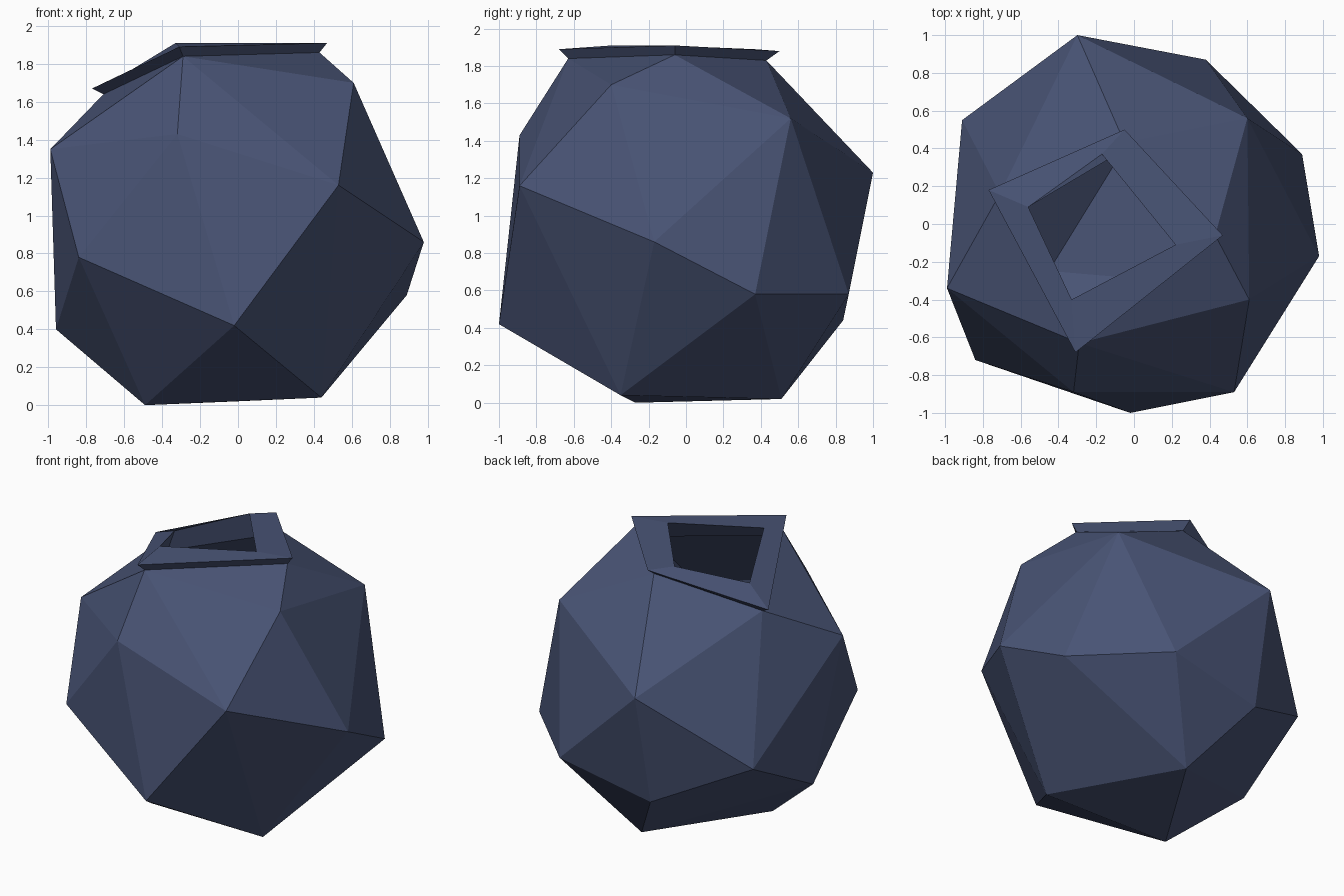
import bpy
import bmesh
from mathutils import Vector

cube = bpy.data.objects.get("Cube")
if cube:
    bpy.data.objects.remove(cube, do_unlink=True)

# Single glaze colour
glaze = bpy.data.materials.new("slate_blue")
glaze.use_nodes = True
colour = (0.066, 0.088, 0.178, 1)
glaze.diffuse_color = colour
shader = next(n for n in glaze.node_tree.nodes if n.type == 'BSDF_PRINCIPLED')
shader.inputs["Base Color"].default_value = colour
shader.inputs["Roughness"].default_value = 0.8

# Corners of the faceted belly
BELLY = [
    (-.99, -.34, 1.35), (-.84, -.72, .78), (-.02, -1, .42), (.53, -.89, 1.16),
    (-.32, -.89, 1.43), (.98, -.17, .86), (.89, .37, .58), (.61, -.40, 1.70),
    (.60, .56, 1.52), (.38, .87, .58), (-.30, 1, 1.23), (-.91, .55, .72),
    (.44, -.35, .04), (-.49, -.27, 0), (-.01, .51, .02), (-.96, -.05, .40),
    (-.31, .84, .44),
]
# Four-cornered mouth: neck, flared lip edge and opening
NECK = [(-.71, .16, 1.64), (-.05, .43, 1.83), (.43, -.06, 1.86), (-.29, -.63, 1.84)]
LIP = [(-.77, .18, 1.67), (-.05, .50, 1.88), (.47, -.06, 1.91), (-.31, -.68, 1.89)]
OPENING = [(-.56, .09, 1.77), (-.17, .37, 1.89), (.22, -.11, 1.91), (-.33, -.40, 1.91)]
CENTRE = Vector((0, 0, 0.95))


def shell(bm, scale):
    """Faceted shell left open at the neck; returns its neck corners."""
    def place(points):
        return [bm.verts.new(CENTRE + (Vector(p) - CENTRE) * scale) for p in points]
    belly, neck = place(BELLY), place(NECK)
    bmesh.ops.convex_hull(bm, input=belly + neck)
    caps = [f for f in bm.faces if all(v in neck for v in f.verts)]
    bmesh.ops.delete(bm, geom=caps, context='FACES')
    return neck


def band(bm, lower, upper):
    """Quads joining two rings of corners."""
    for i in range(len(lower)):
        j = (i + 1) % len(lower)
        bm.faces.new((lower[i], lower[j], upper[j], upper[i]))


# Outer wall, lip and hollow inside as one closed skin
bm = bmesh.new()
outer_neck = shell(bm, 1.0)
inner_neck = shell(bm, 0.92)
lip = [bm.verts.new(p) for p in LIP]
opening = [bm.verts.new(p) for p in OPENING]
band(bm, outer_neck, lip)
band(bm, lip, opening)
band(bm, opening, inner_neck)

# Drop any edge left across the mouth
loose = [e for e in bm.edges if not e.link_faces]
bmesh.ops.delete(bm, geom=loose, context='EDGES')
bmesh.ops.recalc_face_normals(bm, faces=bm.faces[:])

mesh = bpy.data.meshes.new("faceted_pot")
bm.to_mesh(mesh)
bm.free()
mesh.materials.append(glaze)
pot = bpy.data.objects.new("faceted_pot", mesh)
bpy.context.collection.objects.link(pot)
